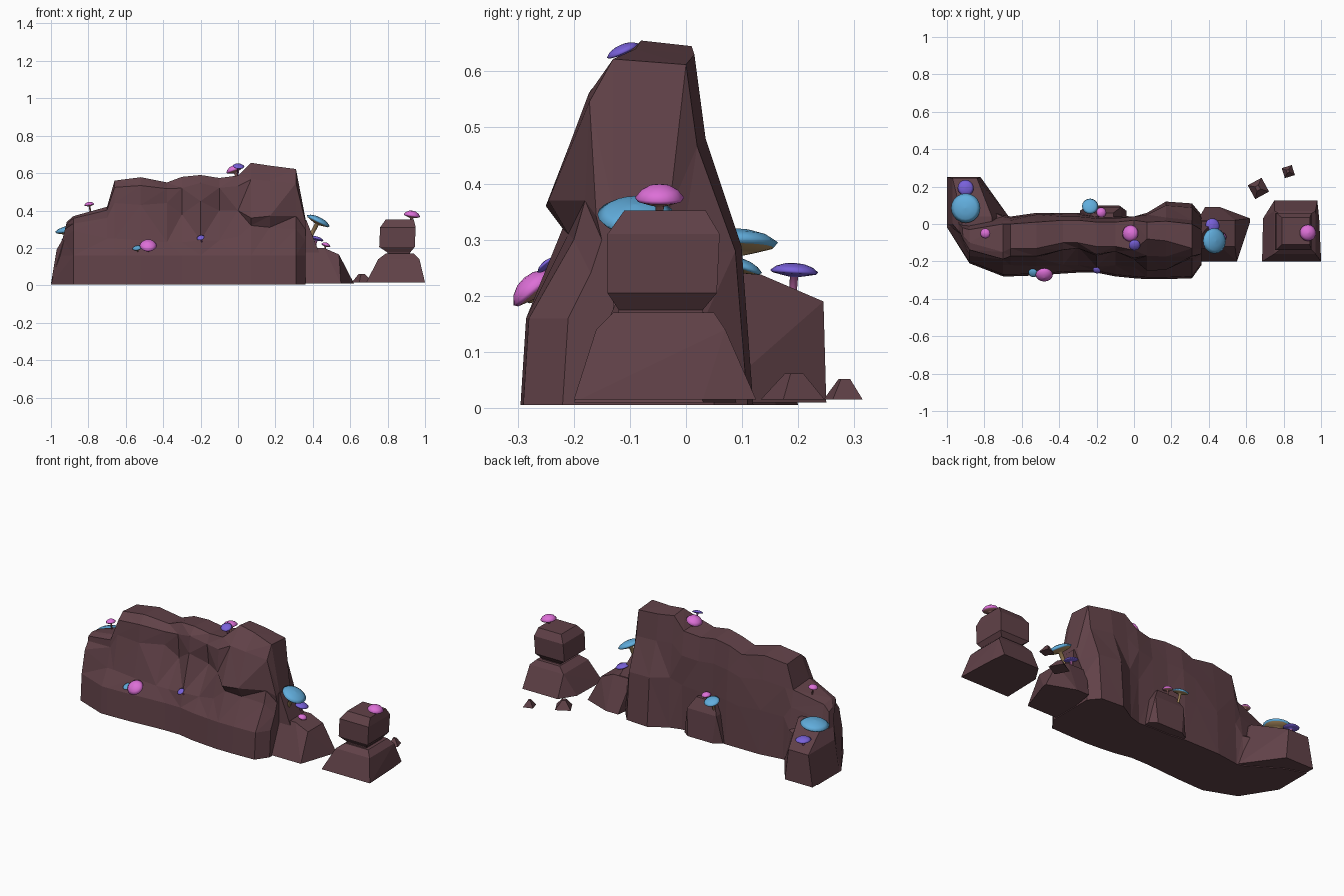
import bpy
import bmesh
import math
from mathutils import Vector

cube = bpy.data.objects.get("Cube")
if cube:
    bpy.data.objects.remove(cube, do_unlink=True)


def material(name, colour):
    mat = bpy.data.materials.new(name)
    mat.use_nodes = True
    mat.diffuse_color = (*colour, 1)
    mat.node_tree.nodes["Principled BSDF"].inputs["Base Color"].default_value = (*colour, 1)
    return mat


STONE = material("brown stone", (.12, .054, .065))
TAN = material("tan stem", (.42, .27, .12))
ROSE = material("rose stem", (.55, .15, .42))
DUSKY = material("dusky stem", (.38, .17, .16))
BLUE = material("blue cap", (.12, .42, .72))
PINK = material("pink cap", (.72, .16, .68))
PURPLE = material("purple cap", (.19, .12, .7))

# Mushroom kinds: cap, gill and stem materials, dome height, gill depth
BLUE_KIND = (BLUE, TAN, TAN, .3, .3)
PINK_KIND = (PINK, DUSKY, DUSKY, .55, .36)
PURPLE_KIND = (PURPLE, PURPLE, ROSE, .34, .24)


def finish(name, bm, materials):
    bmesh.ops.recalc_face_normals(bm, faces=bm.faces)
    mesh = bpy.data.meshes.new(name)
    bm.to_mesh(mesh)
    bm.free()
    for mat in materials:
        mesh.materials.append(mat)
    obj = bpy.data.objects.new(name, mesh)
    bpy.context.collection.objects.link(obj)
    return obj


def hull_rock(name, *levels):
    """Faceted rock: convex hull of stacked rectangles (x0, x1, y0, y1, z)."""
    bm = bmesh.new()
    for x0, x1, y0, y1, z in levels:
        for x in (x0, x1):
            for y in (y0, y1):
                bm.verts.new((x, y, z))
    result = bmesh.ops.convex_hull(bm, input=bm.verts)
    bmesh.ops.delete(bm, geom=list(set(result["geom_interior"])), context="VERTS")
    return finish(name, bm, [STONE])


def ridge(name, sections):
    """Faceted cliff lofted along x through cross-sections."""
    bm = bmesh.new()
    rings = []
    for x, foot, y_led, z_led, y_wall, z_wall, y_top, z_top, y_back, back_foot in sections:
        lean = .25 if x < -.95 else 0
        profile = [
            (foot, .005),
            (foot + .01, .16),
            (y_led, z_led),
            (y_wall, z_wall),
            (y_wall * .4 + y_top * .6 - .022, z_wall * .3 + z_top * .7),
            (y_top, z_top),
            (y_back, z_top - .01),
            (y_back + .02, z_top * .75),
            (back_foot * .8 + y_back * .2, z_top * .45),
            (back_foot, .005),
        ]
        rings.append([bm.verts.new((x + lean * z, y, z)) for y, z in profile])
    for a, b in zip(rings, rings[1:]):
        for i in range(len(a)):
            j = (i + 1) % len(a)
            bm.faces.new((a[i], a[j], b[j], b[i]))
    bm.faces.new(rings[0])
    bm.faces.new(rings[-1])
    bmesh.ops.triangulate(bm, faces=bm.faces)
    return finish(name, bm, [STONE])


def mushroom(name, kind, at, radius, tilt=(0, 0), length=.06):
    """Lathed cap, gills and stem; tilt is the sideways lean of the axis."""
    cap, gill, stem, dome, depth = kind
    profile = [(.001, dome), (.4, dome * .9), (.75, dome * .55), (1, 0), (.9, -depth * .4),
               (.5, -depth * .75), (.17, -depth), (.14, -length / radius)]
    sides = 20
    bm = bmesh.new()
    rings = []
    for r, z in profile:
        rings.append([bm.verts.new((r * radius * math.cos(math.tau * i / sides),
                                    r * radius * math.sin(math.tau * i / sides),
                                    z * radius)) for i in range(sides)])
    for level, (a, b) in enumerate(zip(rings, rings[1:])):
        for i in range(sides):
            j = (i + 1) % sides
            face = bm.faces.new((a[i], a[j], b[j], b[i]))
            face.smooth = True
            face.material_index = int(level > 3) + int(level > 5)
    bm.faces.new(rings[0])
    bm.faces.new(rings[-1]).material_index = 2
    obj = finish(name, bm, [cap, gill, stem])
    obj.location = at
    obj.rotation_mode = "QUATERNION"
    obj.rotation_quaternion = Vector((0, 0, 1)).rotation_difference(Vector((*tilt, 1)))
    return obj


# Main cliff: x, foot, ledge y z, wall y z, top y z, back of top, back foot
ridge("cliff", [
    (-1, -.02, -.03, .25, -.04, .3, -.06, .34, -.02, .2),
    (-.88, -.21, -.17, .29, -.14, .33, -.1, .37, -.03, .16),
    (-.7, -.28, -.22, .25, -.19, .36, -.15, .42, 0, .05),
    (-.66, -.28, -.22, .25, -.18, .44, -.13, .56, 0, .04),
    (-.52, -.275, -.225, .24, -.18, .43, -.13, .578, .01, .06),
    (-.38, -.265, -.22, .23, -.14, .44, -.1, .55, .02, .06),
    (-.3, -.26, -.22, .23, -.12, .38, -.1, .58, .02, .06),
    (-.2, -.26, -.23, .24, -.17, .45, -.12, .59, .01, .045),
    (-.1, -.28, -.22, .24, -.13, .4, -.12, .574, .01, .045),
    (0, -.29, -.23, .26, -.19, .4, -.14, .587, .02, .04),
    (.07, -.295, -.22, .32, -.25, .36, -.08, .655, .01, .06),
    (.17, -.295, -.21, .31, -.245, .37, -.09, .64, .015, .12),
    (.31, -.29, -.2, .3, -.18, .37, -.13, .622, 0, .11),
    (.36, -.22, -.17, .24, -.15, .3, -.13, .36, -.03, .05),
])

# Outcrops leaning on the cliff
hull_rock("end_outcrop", (-1, -.82, 0, .25, .01), (-.98, -.67, 0, .04, .01),
          (-.97, -.84, 0, .245, .19), (-.92, -.76, -.06, .04, .278))
hull_rock("back_outcrop", (-.29, -.04, -.02, .07, .01), (-.24, -.08, -.02, .1, .01),
          (-.26, -.07, -.02, .09, .17), (-.23, -.11, -.02, .06, .235))
hull_rock("foothill", (.34, .55, -.2, -.17, .01), (.44, .62, .01, .03, .01),
          (.38, .46, .08, .09, .01), (.34, .54, -.12, .02, .165),
          (.34, .46, -.12, .02, .2))
hull_rock("foothill_shelf", (.33, .44, -.13, .03, .16), (.33, .395, -.13, -.04, .25),
          (.32, .365, -.13, -.05, .35))

# Separate stacked boulders
hull_rock("boulder_base", (.685, 1, -.2, -.19, .015), (.69, .99, -.05, .03, .015),
          (.75, .98, .1, .125, .015), (.75, .97, -.16, .07, .14),
          (.79, .94, -.13, .05, .17))
hull_rock("boulder_neck", (.8, .92, -.12, .03, .15), (.8, .92, -.12, .03, .2))
hull_rock("boulder_top", (.8, .92, -.12, .03, .175), (.755, .945, -.14, .055, .205),
          (.76, .95, -.14, .06, .31), (.79, .94, -.11, .035, .352))

# Pebbles, each a squat tapered stone turned on the ground
for name, x, y, size, height, turn in (("large_pebble", .665, .19, .042, .062, .5),
                                       ("small_pebble", .825, .28, .028, .052, .3)):
    pebble = hull_rock(name, (-size, size, -size, size, .015),
                       (-size * .3, size * .2, -size * .2, size * .4, height))
    pebble.location = (x, y, 0)
    pebble.rotation_euler.z = turn

# Mushrooms on the end outcrop and the cliff top
mushroom("end_blue_mushroom", BLUE_KIND, (-.9, .085, .295), .079, (-.12, 0))
mushroom("end_purple_mushroom", PURPLE_KIND, (-.9, .193, .244), .043, (0, .06))
mushroom("shoulder_mushroom", PINK_KIND, (-.795, -.05, .432), .027, (-.15, 0))
mushroom("summit_pink_mushroom", PINK_KIND, (-.02, -.05, .617), .045, (-.35, .1))
mushroom("summit_purple_mushroom", PURPLE_KIND, (.003, -.113, .637), .031, (.1, -.45))

# Mushrooms on the front ledge, leaning outwards
mushroom("ledge_pink_mushroom", PINK_KIND, (-.48, -.272, .213), .046, (0, -.85))
mushroom("ledge_blue_mushroom", BLUE_KIND, (-.54, -.262, .2), .025, (-.2, -.5))
mushroom("ledge_purple_mushroom", PURPLE_KIND, (-.2, -.248, .255), .021, (-.3, -.8), .04)

# Mushrooms on the back outcrop, the foothill and the boulder
mushroom("back_blue_mushroom", BLUE_KIND, (-.235, .095, .255), .043, (0, .35))
mushroom("back_pink_mushroom", PINK_KIND, (-.175, .062, .264), .027, (.1, .1))
mushroom("foothill_blue_mushroom", BLUE_KIND, (.43, -.09, .345), .068, (.5, 0), .13)
mushroom("foothill_purple_mushroom", PURPLE_KIND, (.42, -.008, .248), .039, (.25, .1))
mushroom("foothill_pink_mushroom", PINK_KIND, (.47, -.07, .215), .025, (.3, 0), .04)
mushroom("boulder_mushroom", PINK_KIND, (.93, -.047, .375), .044, (.15, 0))
